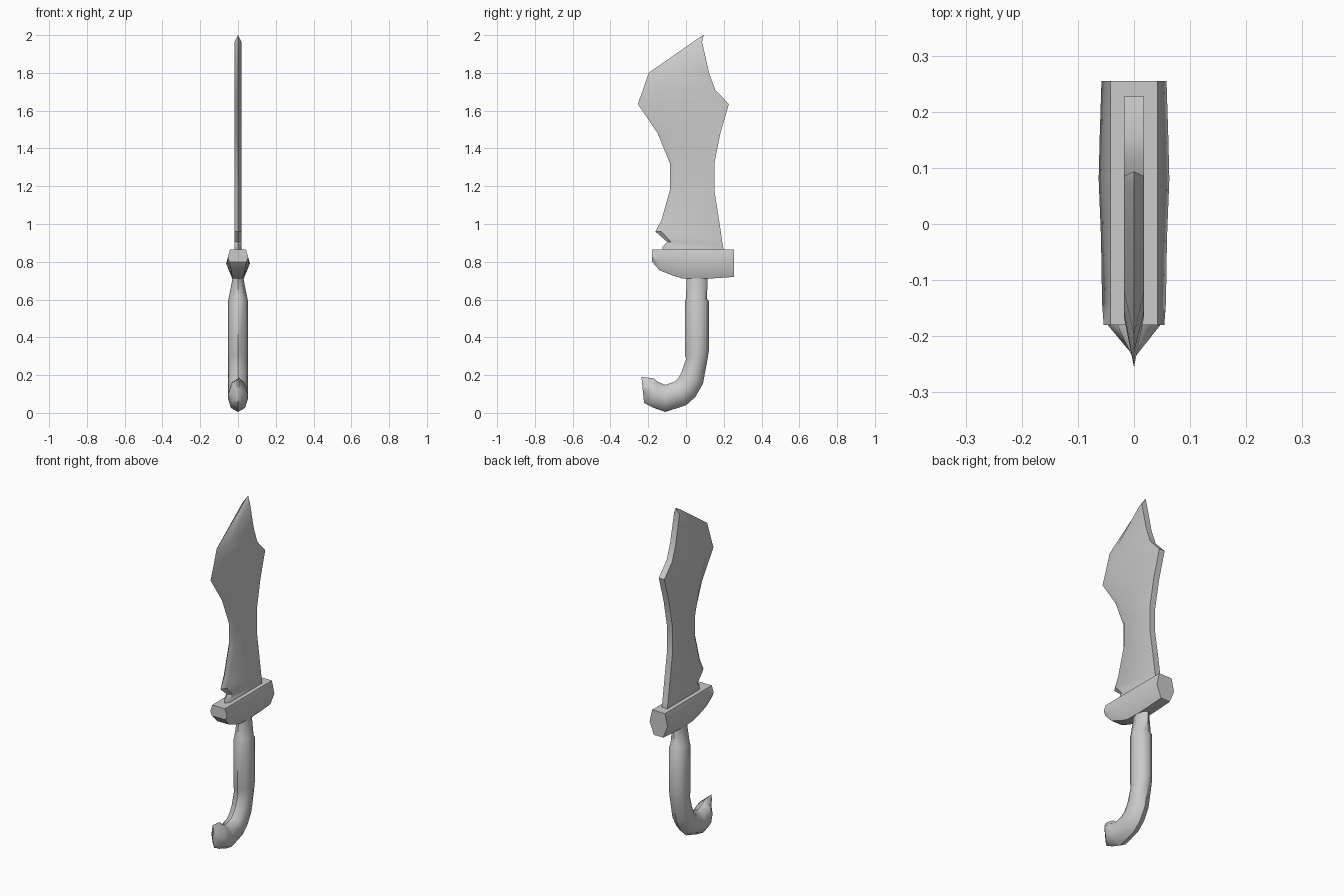
import bpy, bmesh, math


def loft(name, rings, angle):
    """Skin a list of equal-length point rings, cap both ends, shade."""
    bm = bmesh.new()
    rows = [[bm.verts.new(p) for p in ring] for ring in rings]
    n = len(rows[0])
    for a, b in zip(rows, rows[1:]):
        for i in range(n):
            j = (i + 1) % n
            bm.faces.new((a[i], a[j], b[j], b[i]))
    bm.faces.new(rows[0])
    bm.faces.new(rows[-1])
    bmesh.ops.recalc_face_normals(bm, faces=bm.faces)
    mesh = bpy.data.meshes.new(name)
    bm.to_mesh(mesh)
    bm.free()
    obj = bpy.data.objects.new(name, mesh)
    bpy.context.collection.objects.link(obj)
    bpy.ops.object.select_all(action='DESELECT')
    obj.select_set(True)
    bpy.context.view_layer.objects.active = obj
    bpy.ops.object.shade_smooth_by_angle(angle=math.radians(angle))
    return obj


# Blade: height, spine y, bevel start y, cutting edge y
T = 0.018
blade_rows = [
    (0.82, 0.20, -0.10, -0.12), (0.88, 0.197, -0.10, -0.125),
    (0.905, 0.192, -0.08, -0.10), (0.96, 0.184, -0.13, -0.162),
    (1.02, 0.175, -0.105, -0.13), (1.18, 0.15, -0.06, -0.085),
    (1.32, 0.15, -0.06, -0.085), (1.48, 0.182, -0.105, -0.15),
    (1.635, 0.227, -0.165, -0.255), (1.71, 0.155, -0.155, -0.228),
    (1.80, 0.122, -0.12, -0.198),
]
rings = [[(-T, s, z), (T, s, z), (T, b, z), (0, e, z), (-T, b, z)]
         for z, s, b, e in blade_rows]
# Tip facets converge on the point
tip = (0.093, 2.0)
rings.append([(-T, 0.085, 1.965), (T, 0.085, 1.965), (T, 0.068, 1.965),
              (0, 0.06, 1.98), (-T, 0.068, 1.965)])
rings.append([(x * 0.0005, tip[0] + y * 0.0005, tip[1]) for x, y in
              [(-1, 1), (1, 1), (1, 0), (0, -1), (-1, 0)]])
loft("blade", rings, 40)

# Guard: y, bottom z, widest z, bottom half width, widest half width
guard_rows = [
    (-0.18, 0.80, 0.825, 0.045, 0.054), (-0.14, 0.755, 0.80, 0.035, 0.057),
    (-0.07, 0.727, 0.79, 0.032, 0.058), (-0.02, 0.712, 0.79, 0.03, 0.059),
    (0.08, 0.71, 0.79, 0.03, 0.063), (0.16, 0.713, 0.79, 0.03, 0.061),
    (0.255, 0.72, 0.79, 0.03, 0.058),
]
loft("guard", [[(-0.042, y, 0.864), (0.042, y, 0.864), (wm, y, zm),
                (wb, y, zb), (-wb, y, zb), (-wm, y, zm)]
               for y, zb, zm, wb, wm in guard_rows], 40)

# Grip and hooked pommel: inner (y, z), outer (y, z), half width
grip_rows = [
    (0.004, 0.74, 0.115, 0.74, 0.028), (0.003, 0.70, 0.115, 0.70, 0.031),
    (0.0, 0.605, 0.11, 0.605, 0.05), (-0.006, 0.59, 0.122, 0.59, 0.053),
    (-0.006, 0.305, 0.122, 0.335, 0.053), (0.0, 0.285, 0.115, 0.29, 0.052),
    (-0.022, 0.22, 0.09, 0.155, 0.052), (-0.04, 0.185, 0.05, 0.085, 0.052),
    (-0.062, 0.165, 0.0, 0.04, 0.052), (-0.11, 0.148, -0.11, 0.005, 0.053),
    (-0.155, 0.168, -0.175, 0.028, 0.053), (-0.17, 0.183, -0.19, 0.036, 0.047),
    (-0.236, 0.19, -0.222, 0.052, 0.006),
]
grip = []
for iy, iz, oy, oz, w in grip_rows:
    ring = []
    for k in range(8):
        a = k * math.pi / 4
        t = (1 + math.cos(a)) / 2
        ring.append((w * math.sin(a), iy + (oy - iy) * t, iz + (oz - iz) * t))
    grip.append(ring)
loft("grip", grip, 50)
